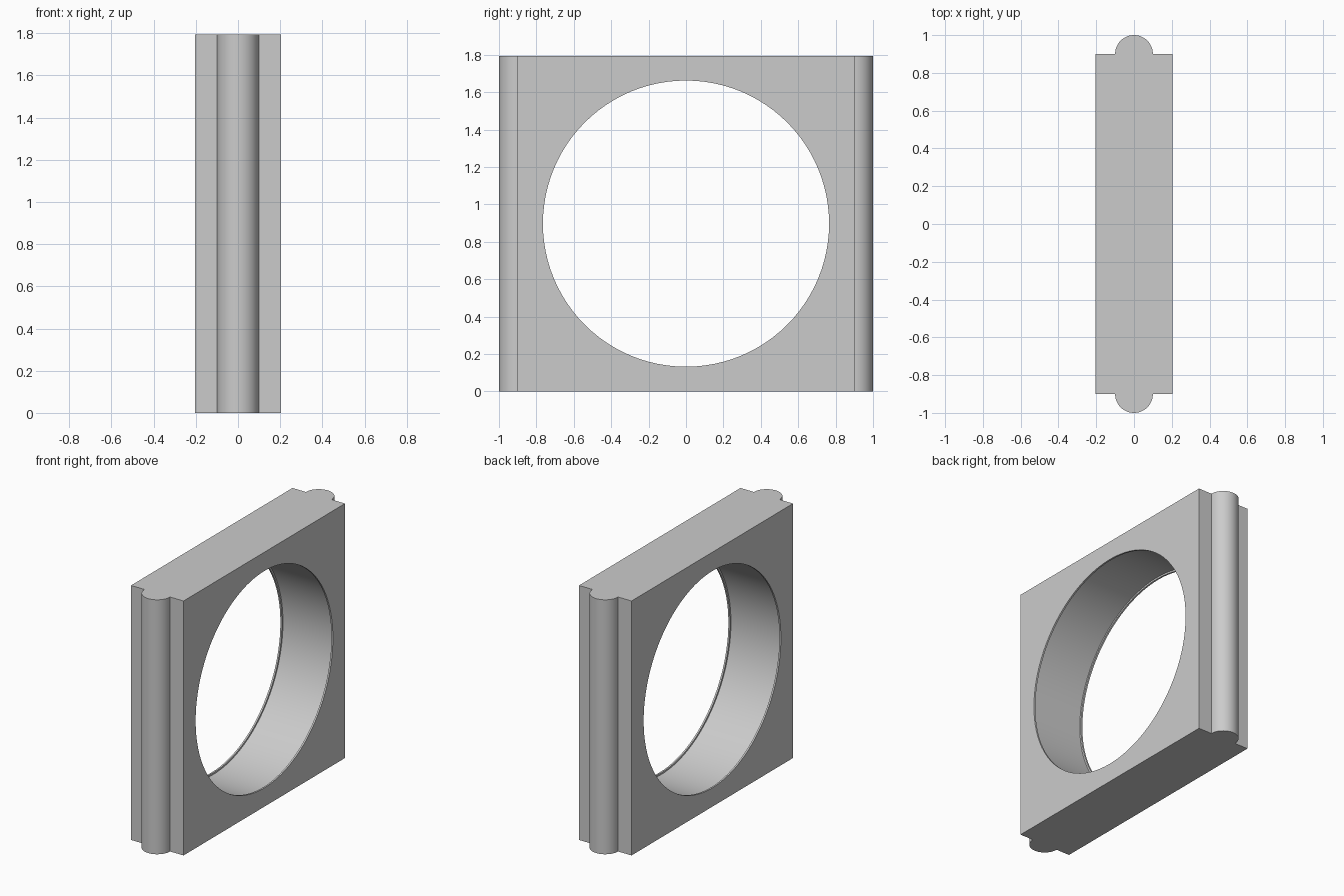
import bpy, bmesh, math

HALF_W, HALF_L, HEIGHT = 0.205, 0.9, 1.795   # block size
POST_R = 0.1                                 # half-round ribs
HOLE_R, GROOVE_R, LIP = 0.765, 0.777, 0.012  # bore with thin rim lips
STEPS = 96

if "Cube" in bpy.data.objects:
    bpy.data.objects.remove(bpy.data.objects["Cube"])

grey = bpy.data.materials.new("light_grey")
grey.use_nodes = True
colour = (0.6, 0.6, 0.6, 1)
grey.diffuse_color = colour
grey.node_tree.nodes["Principled BSDF"].inputs["Base Color"].default_value = colour


def make_object(name, bm):
    bmesh.ops.recalc_face_normals(bm, faces=bm.faces[:])
    mesh = bpy.data.meshes.new(name)
    bm.to_mesh(mesh)
    bm.free()
    mesh.materials.append(grey)
    obj = bpy.data.objects.new(name, mesh)
    bpy.context.collection.objects.link(obj)
    return obj


# Block with a half-round rib on each end, extruded from its plan
half = [(HALF_W, HALF_L)]
for i in range(25):
    a = math.pi * i / 24
    half.append((POST_R * math.cos(a), HALF_L + POST_R * math.sin(a)))
half.append((-HALF_W, HALF_L))
plan = half + [(-x, -y) for x, y in half]
bm = bmesh.new()
base = bm.faces.new([bm.verts.new((x, y, 0)) for x, y in plan])
top = bmesh.ops.extrude_face_region(bm, geom=[base])["geom"]
bmesh.ops.translate(bm, vec=(0, 0, HEIGHT),
                    verts=[v for v in top if isinstance(v, bmesh.types.BMVert)])
block = make_object("ribbed_block", bm)

# Round cutter along x, slightly wider between the two rim lips
profile = [(-HALF_W - 0.1, HOLE_R), (-HALF_W + LIP, HOLE_R), (-HALF_W + LIP, GROOVE_R),
           (HALF_W - LIP, GROOVE_R), (HALF_W - LIP, HOLE_R), (HALF_W + 0.1, HOLE_R)]
bm = bmesh.new()
rings = []
for x, r in profile:
    angles = [math.tau * i / STEPS for i in range(STEPS)]
    rings.append([bm.verts.new((x, r * math.cos(a), HEIGHT / 2 + r * math.sin(a)))
                  for a in angles])
for r0, r1 in zip(rings, rings[1:]):
    for i in range(STEPS):
        j = (i + 1) % STEPS
        bm.faces.new((r0[i], r0[j], r1[j], r1[i]))
bm.faces.new(rings[0])
bm.faces.new(rings[-1])
cutter = make_object("hole_cutter", bm)
cutter.hide_render = True

# Cut the bore and shade the curved walls smooth
mod = block.modifiers.new("bore", "BOOLEAN")
mod.operation = "DIFFERENCE"
mod.solver = "EXACT"
mod.object = cutter
bpy.ops.object.select_all(action="DESELECT")
block.select_set(True)
bpy.context.view_layer.objects.active = block
bpy.ops.object.modifier_apply(modifier=mod.name)
bpy.data.objects.remove(cutter)
bpy.ops.object.shade_smooth_by_angle(angle=math.radians(30))
